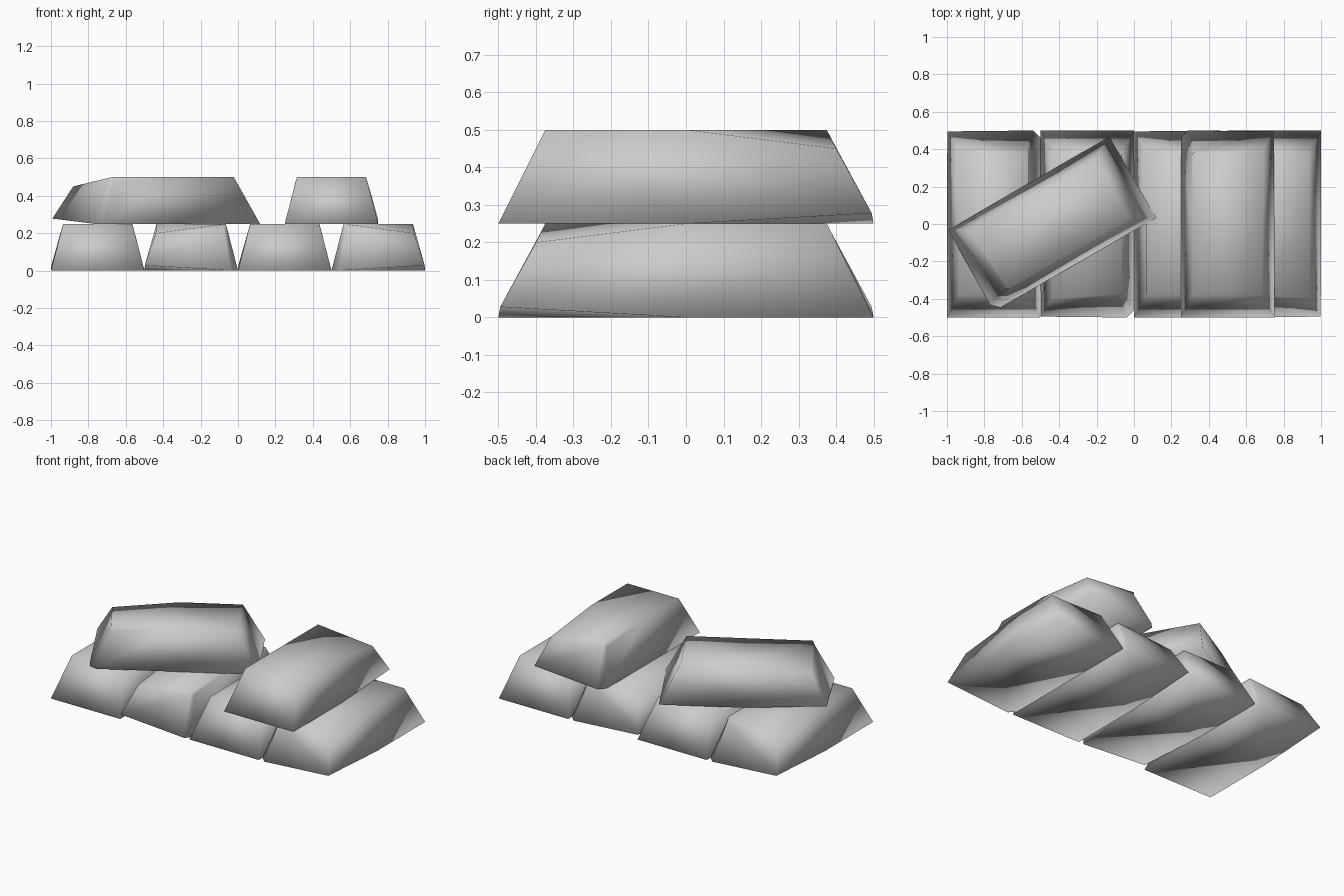
import bpy, bmesh, math
from mathutils import Matrix

if "Cube" in bpy.data.objects:
    bpy.data.objects.remove(bpy.data.objects["Cube"])


def ingot(name, loc, angle, mirror=False):
    """Tapered bar, 0.5 x 1 x 0.25, with one worn end (at local -y)."""
    bm = bmesh.new()
    v = {k: bm.verts.new(co) for k, co in {
        # base: worn corner d, cut corner c1/c2, middles l/r, far end p/q
        "bd": (-.248, -.495, .028), "bc1": (.212, -.5, 0), "bc2": (.25, -.46, 0),
        "bl": (-.25, 0, 0), "br": (.25, 0, 0), "bp": (-.25, .5, 0), "bq": (.25, .5, 0),
        # top: worn corner d, plain corner c, middles, far end
        "td": (-.19, -.4, .2), "tc1": (.172, -.388, .225), "tc2": (.192, -.37, .225),
        "tc": (.185, -.375, .25),
        "tl": (-.185, 0, .25), "tr": (.185, 0, .25), "tp": (-.185, .375, .25),
        "tq": (.185, .375, .25)}.items()}
    faces = [
        "td tc tl", "tc tr tl", "tl tr tq tp",                      # top
        "bd bl bc1", "bc1 bl br bc2", "bl bp bq br",                # base
        "bd bc1 tc1", "bd tc1 td", "td tc1 tc",                     # worn end
        "bc1 bc2 tc2 tc1", "tc1 tc2 tc",                            # cut corner
        "bd td tl bl", "bl tl tp bp",                               # left side
        "bc2 br tr tc2", "tc2 tr tc", "br bq tq tr",                # right side
        "bp tp tq bq"]                                              # far end
    for f in faces:
        bm.faces.new([v[k] for k in f.split()])
    m = Matrix.Translation(loc) @ Matrix.Rotation(math.radians(angle), 4, 'Z')
    if mirror:
        m = m @ Matrix.Scale(-1, 4, (1, 0, 0))
    bm.transform(m)
    bmesh.ops.recalc_face_normals(bm, faces=bm.faces)
    for f in bm.faces:
        f.smooth = True
    me = bpy.data.meshes.new(name)
    bm.to_mesh(me)
    bm.free()
    ob = bpy.data.objects.new(name, me)
    bpy.context.collection.objects.link(ob)
    return ob


# bottom row, alternating orientation
for i, (angle, mirror) in enumerate([(180, True), (0, False), (180, True), (0, True)]):
    ingot(f"lower_bar_{i + 1}", (-.75 + .5 * i, 0, 0), angle, mirror)

# two bars on top, one turned askew
ingot("upper_bar_straight", (.5, 0, .25), 180)
ingot("upper_bar_askew", (-.44, 0, .25), -60)
